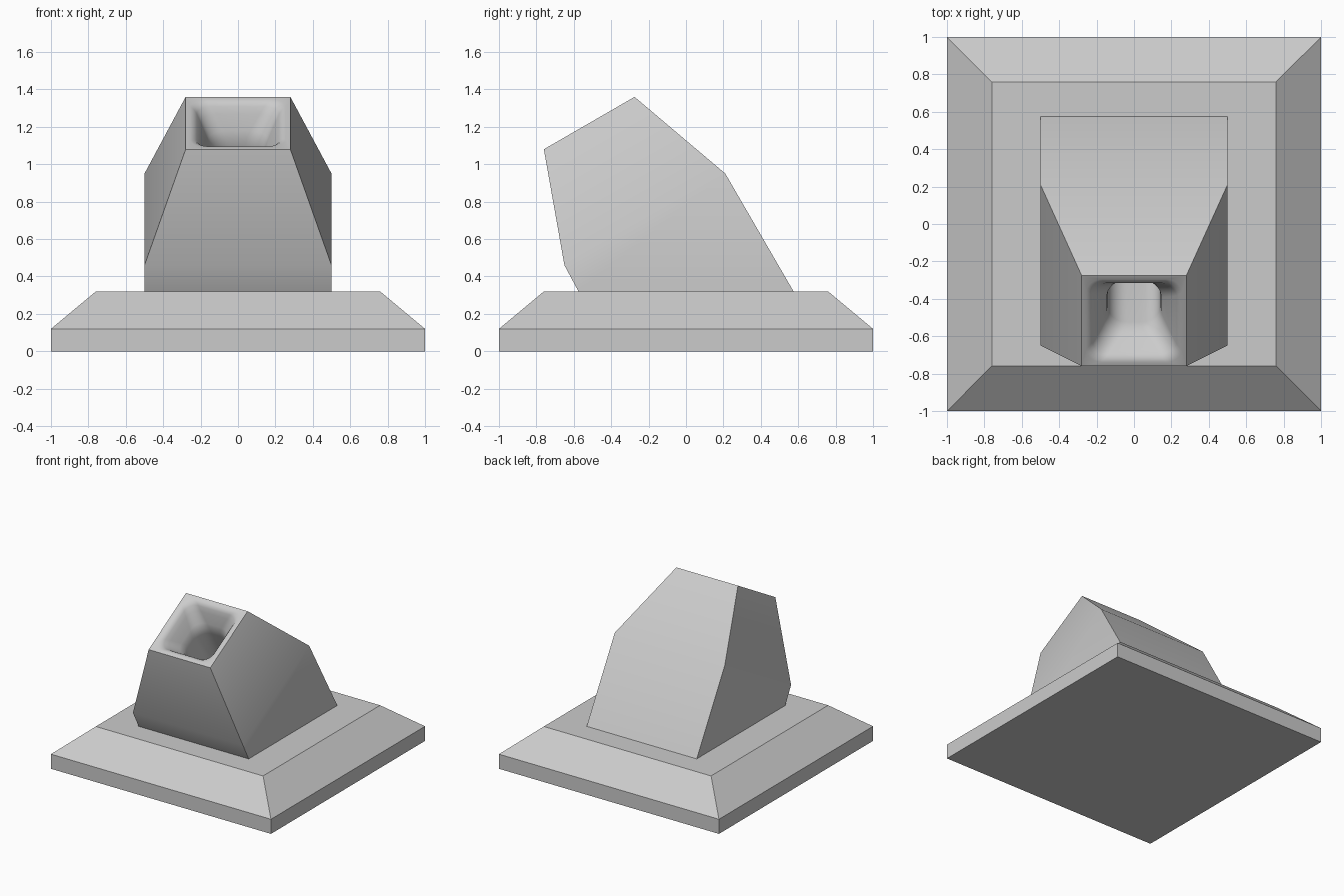
import bpy, bmesh, math
from mathutils import Vector

cube = bpy.data.objects.get("Cube")
if cube:
    bpy.data.objects.remove(cube, do_unlink=True)

grey = bpy.data.materials.new("plain_grey")
grey.use_nodes = True
COLOUR = (0.6, 0.6, 0.6, 1)
grey.diffuse_color = COLOUR
grey.node_tree.nodes["Principled BSDF"].inputs["Base Color"].default_value = COLOUR


def finish(bm, name, smooth=False):
    """Clean the mesh, link it as an object and shade it."""
    bmesh.ops.remove_doubles(bm, verts=bm.verts, dist=0.0005)
    bmesh.ops.recalc_face_normals(bm, faces=bm.faces)
    mesh = bpy.data.meshes.new(name)
    bm.to_mesh(mesh)
    bm.free()
    mesh.materials.append(grey)
    obj = bpy.data.objects.new(name, mesh)
    bpy.context.collection.objects.link(obj)
    if smooth:
        bpy.ops.object.select_all(action='DESELECT')
        obj.select_set(True)
        bpy.context.view_layer.objects.active = obj
        bpy.ops.object.shade_smooth_by_angle(angle=math.radians(30))
    return obj


def bridge(bm, a, b):
    """Join two closed rings of vertices with quads."""
    for i in range(len(a)):
        j = (i + 1) % len(a)
        bm.faces.new((a[i], a[j], b[j], b[i]))


def rounded_square(half, radius, steps=8):
    """Outline of a square with rounded corners."""
    points = []
    for corner in range(4):
        mid = math.pi / 4 + corner * math.pi / 2
        cx = math.copysign(half - radius, math.cos(mid))
        cy = math.copysign(half - radius, math.sin(mid))
        for k in range(steps + 1):
            a = mid + (k / steps - 0.5) * math.pi / 2
            points.append((cx + radius * math.cos(a), cy + radius * math.sin(a)))
    return points


# Square plinth with a sloped shoulder
bm = bmesh.new()
rings = []
for half, z in ((1, 0), (1, 0.12), (0.76, 0.32)):
    rings.append([bm.verts.new((sx * half, sy * half, z))
                  for sx, sy in ((-1, -1), (1, -1), (1, 1), (-1, 1))])
for lower, upper in zip(rings, rings[1:]):
    bridge(bm, lower, upper)
bm.faces.new(rings[0])
bm.faces.new(rings[-1])
finish(bm, "base_plinth")

# Leaning body: side outline as (half width, y, z), front bottom to back bottom
outline = [(0.5, -0.575, 0.32), (0.5, -0.65, 0.46), (0.28, -0.76, 1.08),
           (0.28, -0.275, 1.36), (0.5, 0.21, 0.95), (0.5, 0.575, 0.32)]
bm = bmesh.new()
left, right = ([bm.verts.new((s * w, y, z)) for w, y, z in outline] for s in (1, -1))
for i in range(len(outline)):
    j = (i + 1) % len(outline)
    if i != 2:  # the sloping top is left open for the socket
        bm.faces.new((left[i], left[j], right[j], right[i]))
for side in (left, right):
    bm.faces.new((side[0], side[1], side[4], side[5]))
    bm.faces.new((side[1], side[2], side[3], side[4]))

# Funnel socket sunk into the sloping top: (half width, corner radius, depth)
front_edge, back_edge = Vector((0, *outline[2][1:])), Vector((0, *outline[3][1:]))
centre = (front_edge + back_edge) / 2
along = (back_edge - front_edge).normalized()
inward = Vector((0, along.z, -along.y))
socket = [(0.28, 0, 0), (0.255, 0.08, 0), (0.235, 0.08, 0.008), (0.22, 0.08, 0.024),
          (0.2, 0.085, 0.06), (0.16, 0.095, 0.14), (0.145, 0.1, 0.18),
          (0.14, 0.1, 0.23), (0.14, 0.1, 0.8)]
rings = []
for half, radius, depth in socket:
    rings.append([bm.verts.new(Vector((u, 0, 0)) + centre + along * v + inward * depth)
                  for u, v in rounded_square(half, radius)])
for outer, inner in zip(rings, rings[1:]):
    bridge(bm, outer, inner)
bm.faces.new(rings[-1])
finish(bm, "leaning_body", smooth=True)
